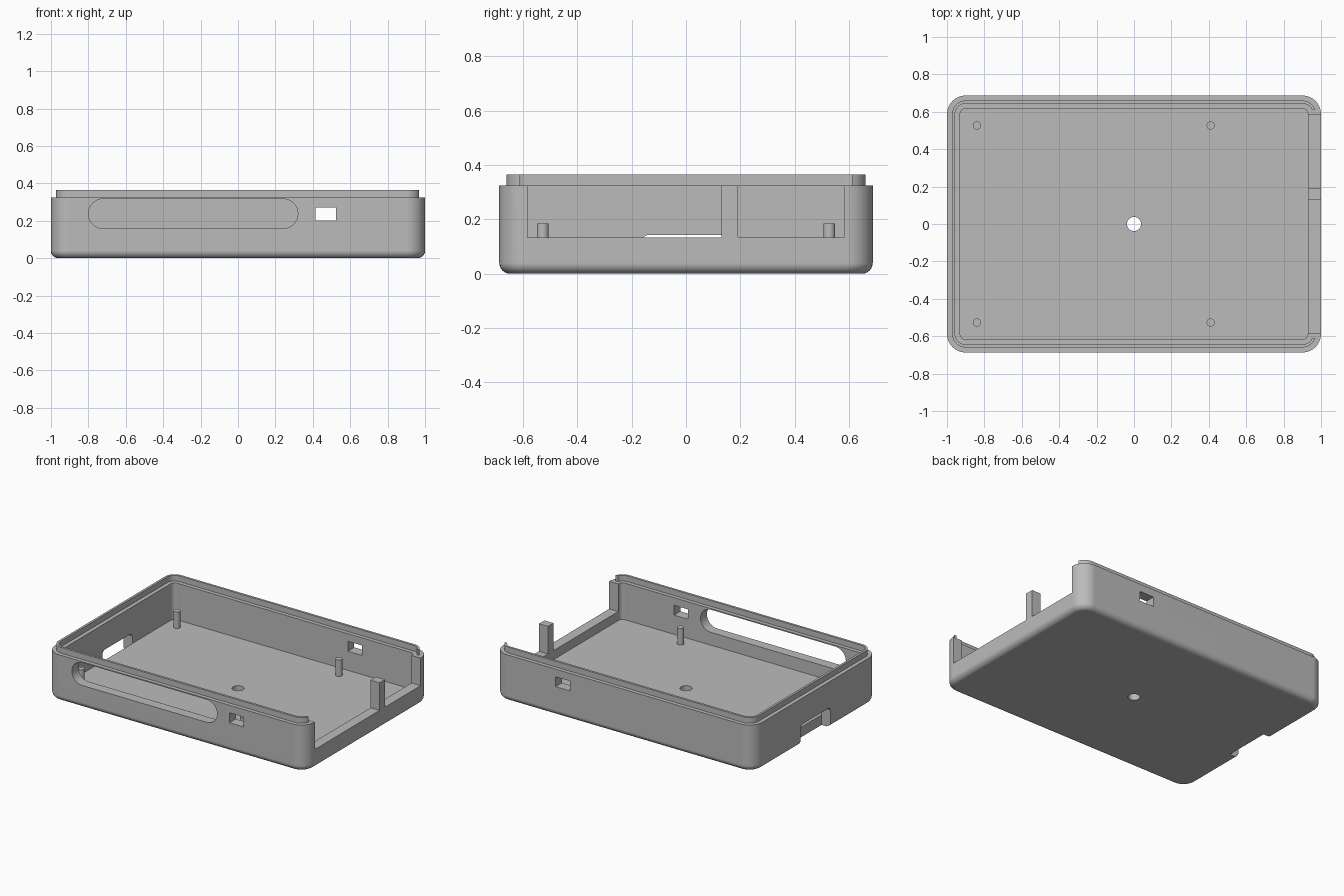
import bpy
import bmesh
from math import cos, sin, pi
from mathutils import Vector

if "Cube" in bpy.data.objects:
    bpy.data.objects.remove(bpy.data.objects["Cube"], do_unlink=True)

GREY = (0.5, 0.5, 0.5, 1)
plastic = bpy.data.materials.new("grey plastic")
plastic.use_nodes = True
plastic.diffuse_color = GREY
plastic.node_tree.nodes["Principled BSDF"].inputs["Base Color"].default_value = GREY

# Main sizes
HALF_X, HALF_Y = 1.0, 0.687
RIM, LIP_TOP, FLOOR, WALL = 0.325, 0.365, 0.07, 0.07
SILL = 0.133


def rounded_rect(u0, u1, v0, v1, r, seg=8):
    """Counter-clockwise outline with rounded corners."""
    pts = []
    corners = [(u1 - r, v1 - r), (u0 + r, v1 - r), (u0 + r, v0 + r), (u1 - r, v0 + r)]
    for k, (cu, cv) in enumerate(corners):
        for i in range(seg + 1):
            a = (k + i / seg) * pi / 2
            pts.append((cu + r * cos(a), cv + r * sin(a)))
    return pts


def loft(name, rings):
    """Closed solid through matching rings of 3D points."""
    bm = bmesh.new()
    loops = [[bm.verts.new(p) for p in ring] for ring in rings]
    n = len(loops[0])
    for a, b in zip(loops, loops[1:]):
        for i in range(n):
            j = (i + 1) % n
            bm.faces.new((a[i], a[j], b[j], b[i]))
    bm.faces.new(loops[0][::-1])
    bm.faces.new(loops[-1])
    bmesh.ops.recalc_face_normals(bm, faces=bm.faces[:])
    mesh = bpy.data.meshes.new(name)
    bm.to_mesh(mesh)
    bm.free()
    mesh.materials.append(plastic)
    obj = bpy.data.objects.new(name, mesh)
    bpy.context.collection.objects.link(obj)
    return obj


def prism(name, outline, axis, lo, hi):
    """Extrude a 2D outline along one axis."""
    def place(p, d):
        v = list(p)
        v.insert(axis, d)
        return Vector(v)
    return loft(name, [[place(p, d) for p in outline] for d in (lo, hi)])


def box(name, x0, x1, y0, y1, z0, z1):
    return prism(name, [(x0, y0), (x1, y0), (x1, y1), (x0, y1)], 2, z0, z1)


def circle(cx, cy, r, n=32):
    return [(cx + r * cos(2 * pi * i / n), cy + r * sin(2 * pi * i / n)) for i in range(n)]


def activate(obj):
    bpy.ops.object.select_all(action="DESELECT")
    obj.select_set(True)
    bpy.context.view_layer.objects.active = obj


# Tray shell: (inset, height) steps from underside, over the lip, to the floor
fillet = 0.04
steps = [(fillet * (1 - sin(a)), fillet * (1 - cos(a)))
         for a in (i * pi / 12 for i in range(7))]
steps += [(0, RIM), (0.027, RIM), (0.027, LIP_TOP), (0.043, LIP_TOP),
          (0.043, RIM), (WALL, RIM), (WALL, FLOOR)]
rings = []
for inset, z in steps:
    x, y = HALF_X - inset, HALF_Y - inset
    rings.append([(u, v, z) for u, v in rounded_rect(-x, x, -y, y, 0.1 - inset)])
tray = loft("tray", rings)

# Openings
cutters = [
    box("lip_gap", 0.9, 1.1, -0.61, 0.61, RIM, 0.5),
    box("wide_port", 0.9, 1.1, -0.583, 0.131, SILL, 0.5),
    box("narrow_port", 0.9, 1.1, 0.191, 0.582, SILL, 0.5),
    box("side_windows", 0.415, 0.525, -0.8, 0.8, 0.203, 0.272),
    prism("front_slot", rounded_rect(-0.8, 0.32, 0.159, 0.317, 0.0789), 1, -0.8, -0.6),
    prism("end_notch", rounded_rect(-0.165, 0.165, -0.2, 0.143, 0.03), 0, -1.1, -0.929),
    prism("floor_hole", circle(0, 0, 0.038), 2, -0.1, 0.2),
]
for cutter in cutters:
    activate(tray)
    mod = tray.modifiers.new(cutter.name, "BOOLEAN")
    mod.operation = "DIFFERENCE"
    mod.solver = "EXACT"
    mod.object = cutter
    bpy.ops.object.modifier_apply(modifier=mod.name)
    bpy.data.objects.remove(cutter, do_unlink=True)

# Board pegs on the floor
parts = [tray]
for x, end in ((-0.84, "right"), (0.41, "left")):
    for y, side in ((-0.527, "front"), (0.527, "back")):
        parts.append(prism(f"{side}_{end}_peg", circle(x, y, 0.022, 24), 2, FLOOR - 0.01, 0.185))

# Smooth curved walls, keep edges crisp
for part in parts:
    activate(part)
    bpy.ops.object.shade_smooth_by_angle(angle=pi / 6)
    part.modifiers.new("weighted_normals", "WEIGHTED_NORMAL").keep_sharp = True
